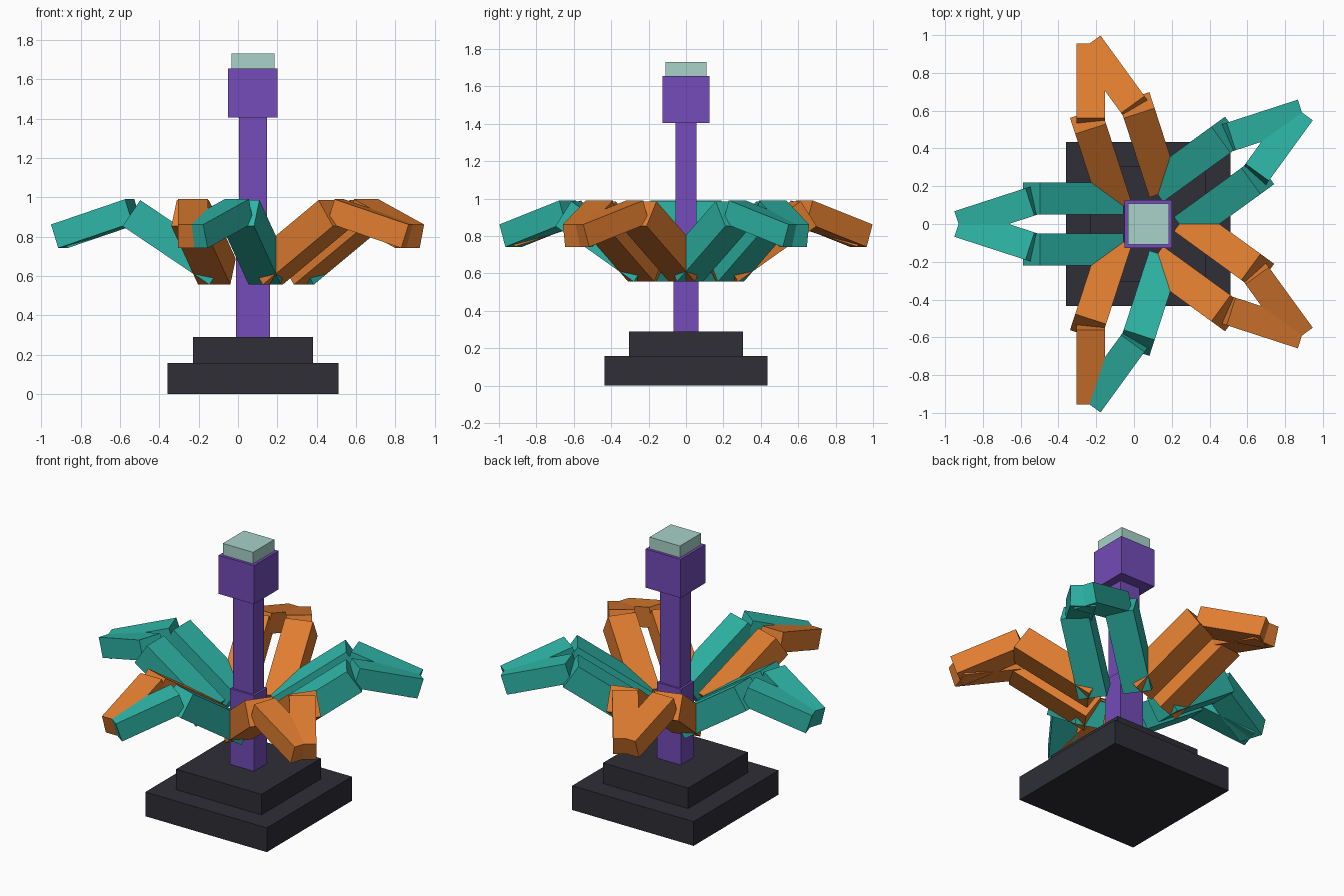
import bpy
import math
from mathutils import Matrix, Vector

if "Cube" in bpy.data.objects:
    bpy.data.objects.remove(bpy.data.objects["Cube"])

CX = 0.076  # axis of the tower


def srgb(r, g, b):
    return tuple(((c / 255 + 0.055) / 1.055) ** 2.4 for c in (r, g, b)) + (1.0,)


def material(name, rgb):
    m = bpy.data.materials.new(name)
    m.diffuse_color = srgb(*rgb)
    m.use_nodes = True
    m.node_tree.nodes["Principled BSDF"].inputs["Base Color"].default_value = m.diffuse_color
    return m


ORANGE = material("orange", (224, 125, 48))
TEAL = material("teal", (46, 180, 166))
PURPLE = material("purple", (115, 76, 184))
DARK = material("charcoal", (46, 46, 54))
PALE = material("pale_mint", (168, 210, 200))


def box(name, size, matrix, mat):
    """Cuboid of the given size, placed by a matrix."""
    bpy.ops.mesh.primitive_cube_add(size=1)
    ob = bpy.context.object
    ob.name = name
    ob.data.transform(matrix @ Matrix.Diagonal((*size, 1)))
    ob.data.materials.append(mat)
    return ob


def block(name, w, d, z0, z1, mat):
    """Upright block on the tower axis."""
    box(name, (w, d, z1 - z0), Matrix.Translation((CX, 0, (z0 + z1) / 2)), mat)


# Stepped base, column, head and cap
block("base_lower", 0.87, 0.87, 0.0, 0.157, DARK)
block("base_upper", 0.61, 0.61, 0.157, 0.29, DARK)
block("column_lower", 0.172, 0.136, 0.29, 0.78, PURPLE)
block("column_upper", 0.144, 0.11, 0.78, 1.405, PURPLE)
block("head", 0.252, 0.252, 1.405, 1.655, PURPLE)
block("cap", 0.217, 0.217, 1.655, 1.73, PALE)


def beam(name, start, yaw, pitch, length, width, height, frame, mat):
    """Box beam whose top edge starts at a point and runs along yaw and pitch."""
    turn = Matrix.Rotation(yaw, 4, 'Z') @ Matrix.Rotation(-pitch, 4, 'Y')
    centre = Matrix.Translation((length / 2, 0, -height / 2))
    m = frame @ Matrix.Translation(Vector(start)) @ turn @ centre
    box(name, (length, width, height), m, mat)


# Five petals, each with two arms bent at an elbow
PETALS = [(180, TEAL, TEAL), (108, ORANGE, ORANGE), (36, TEAL, TEAL),
          (-36, ORANGE, ORANGE), (-108, TEAL, ORANGE)]
RISE = math.radians(34)
DROP = math.radians(-18)
for i, (angle, left, right) in enumerate(PETALS):
    frame = Matrix.Translation((CX, 0, 0)) @ Matrix.Rotation(math.radians(angle), 4, 'Z')
    for side, label, mat in ((1, "left", left), (-1, "right", right)):
        tag = f"{label}_{i + 1}"
        beam("inner_arm_" + tag, (0.132, side * 0.135, 0.688), 0, RISE,
             0.532, 0.172, 0.16, frame, mat)
        beam("outer_arm_" + tag, (0.627, side * 0.117, 0.99),
             -side * math.radians(18), DROP, 0.416, 0.153, 0.126, frame, mat)
